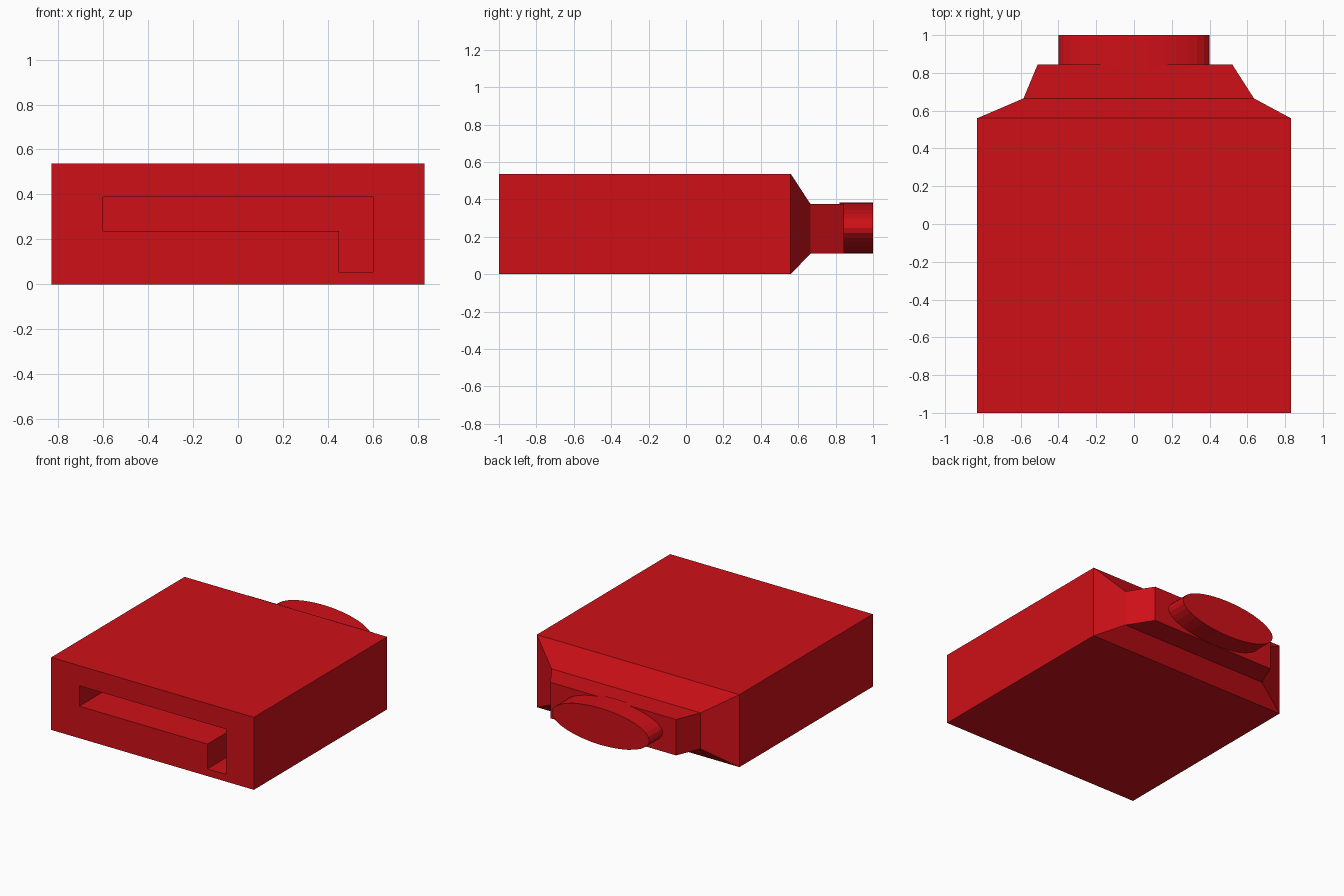
import bpy, bmesh, math
from mathutils import Matrix

if "Cube" in bpy.data.objects:
    bpy.data.objects.remove(bpy.data.objects["Cube"])

red = bpy.data.materials.new("red_plastic")
red.diffuse_color = (0.62, 0.005, 0.009, 1)
red.use_nodes = True
red.node_tree.nodes["Principled BSDF"].inputs["Base Color"].default_value = red.diffuse_color


def loft(name, rings):
    """Bridge closed rings of 3D points and cap both ends."""
    bm = bmesh.new()
    loops = [[bm.verts.new(p) for p in ring] for ring in rings]
    n = len(loops[0])
    for a, b in zip(loops, loops[1:]):
        for i in range(n):
            j = (i + 1) % n
            bm.faces.new((a[i], a[j], b[j], b[i]))
    bm.faces.new(loops[0])
    bm.faces.new(loops[-1])
    bmesh.ops.recalc_face_normals(bm, faces=bm.faces)
    mesh = bpy.data.meshes.new(name)
    bm.to_mesh(mesh)
    bm.free()
    mesh.materials.append(red)
    obj = bpy.data.objects.new(name, mesh)
    bpy.context.collection.objects.link(obj)
    return obj


def rect(y, x0, x1, z0, z1):
    return [(x0, y, z0), (x1, y, z0), (x1, y, z1), (x0, y, z1)]


# Body: box that tapers twice towards the back
body = loft("body", [
    rect(-1.0, -0.83, 0.83, 0, 0.537),
    rect(0.56, -0.83, 0.83, 0, 0.537),
    rect(0.665, -0.585, 0.635, 0.11, 0.376),
    rect(0.845, -0.51, 0.52, 0.11, 0.376),
])

# L-shaped slot cut into the front
slot = [(-0.6, 0.237), (0.45, 0.237), (0.45, 0.053),
        (0.6, 0.053), (0.6, 0.388), (-0.6, 0.388)]
cutter = loft("slot_cutter", [[(x, y, z) for x, z in slot] for y in (-1.1, -0.3)])
cutter.hide_render = True
cutter.hide_viewport = True
cutter.display_type = 'WIRE'
cut = body.modifiers.new("slot", 'BOOLEAN')
cut.operation = 'DIFFERENCE'
cut.solver = 'EXACT'
cut.object = cutter

# Oval plug at the back
SIDES = 32
loft("oval_plug", [
    [(0.4 * math.cos(i * math.tau / SIDES), y,
      0.247 + 0.136 * math.sin(i * math.tau / SIDES)) for i in range(SIDES)]
    for y in (0.82, 1.0)])
